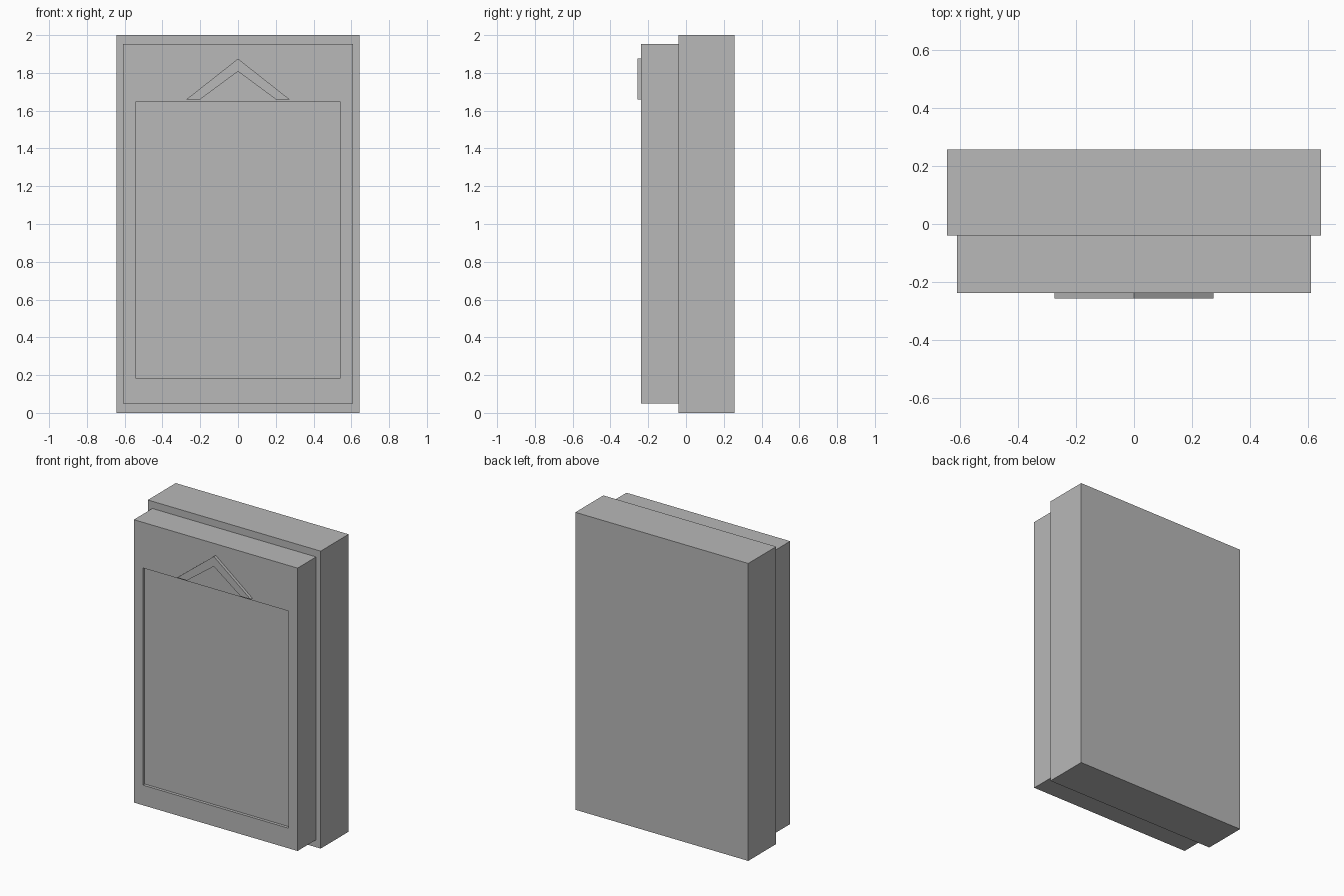
import bpy
import bmesh

cube = bpy.data.objects.get("Cube")
if cube:
    bpy.data.objects.remove(cube, do_unlink=True)

GREY = (0.48, 0.48, 0.48, 1.0)
grey = bpy.data.materials.new("plain grey")
grey.use_nodes = True
grey.diffuse_color = GREY
grey.node_tree.nodes["Principled BSDF"].inputs["Base Color"].default_value = GREY

# Depth planes from front to back
TRIM_Y, FRONT_Y, JOIN_Y, BACK_Y = -0.257, -0.237, -0.04, 0.257
RECESS_DEPTH = 0.02


def finish(name, bm):
    bmesh.ops.recalc_face_normals(bm, faces=bm.faces)
    mesh = bpy.data.meshes.new(name)
    bm.to_mesh(mesh)
    bm.free()
    mesh.materials.append(grey)
    obj = bpy.data.objects.new(name, mesh)
    bpy.context.collection.objects.link(obj)
    return obj


def extruded(outline, y0, y1):
    """Extrude an x-z outline from y0 back to y1."""
    bm = bmesh.new()
    face = bm.faces.new([bm.verts.new((x, y0, z)) for x, z in outline])
    side = bmesh.ops.extrude_face_region(bm, geom=[face])
    verts = [v for v in side["geom"] if isinstance(v, bmesh.types.BMVert)]
    bmesh.ops.translate(bm, verts=verts, vec=(0, y1 - y0, 0))
    # extrusion may drop the starting face, so close any open end
    rim = [e for e in bm.edges if e.is_boundary]
    if rim:
        bmesh.ops.holes_fill(bm, edges=rim)
    return bm


def rectangle(half_width, z0, z1):
    return [(-half_width, z0), (half_width, z0), (half_width, z1), (-half_width, z1)]


# Back slab
finish("back_slab", extruded(rectangle(0.643, 0, 2), JOIN_Y, BACK_Y))

# Front slab with a shallow rectangular recess
front = finish("front_slab", extruded(rectangle(0.609, 0.05, 1.952), FRONT_Y, JOIN_Y))
cutter = finish("recess_cutter", extruded(rectangle(0.542, 0.185, 1.645),
                                          FRONT_Y - 0.1, FRONT_Y + RECESS_DEPTH))
cutter.hide_render = True
cut = front.modifiers.new("recess", "BOOLEAN")
cut.operation = "DIFFERENCE"
cut.solver = "EXACT"
cut.object = cutter

# Apply the cut and drop the helper
depsgraph = bpy.context.evaluated_depsgraph_get()
front_mesh = bpy.data.meshes.new_from_object(front.evaluated_get(depsgraph))
front.modifiers.clear()
front.data = front_mesh
bpy.data.objects.remove(cutter, do_unlink=True)

# Raised chevron above the recess
chevron = [(-0.273, 1.66), (-0.2, 1.66), (0, 1.808), (0.2, 1.66), (0.273, 1.66), (0, 1.875)]
finish("chevron_trim", extruded(chevron, TRIM_Y, FRONT_Y))
